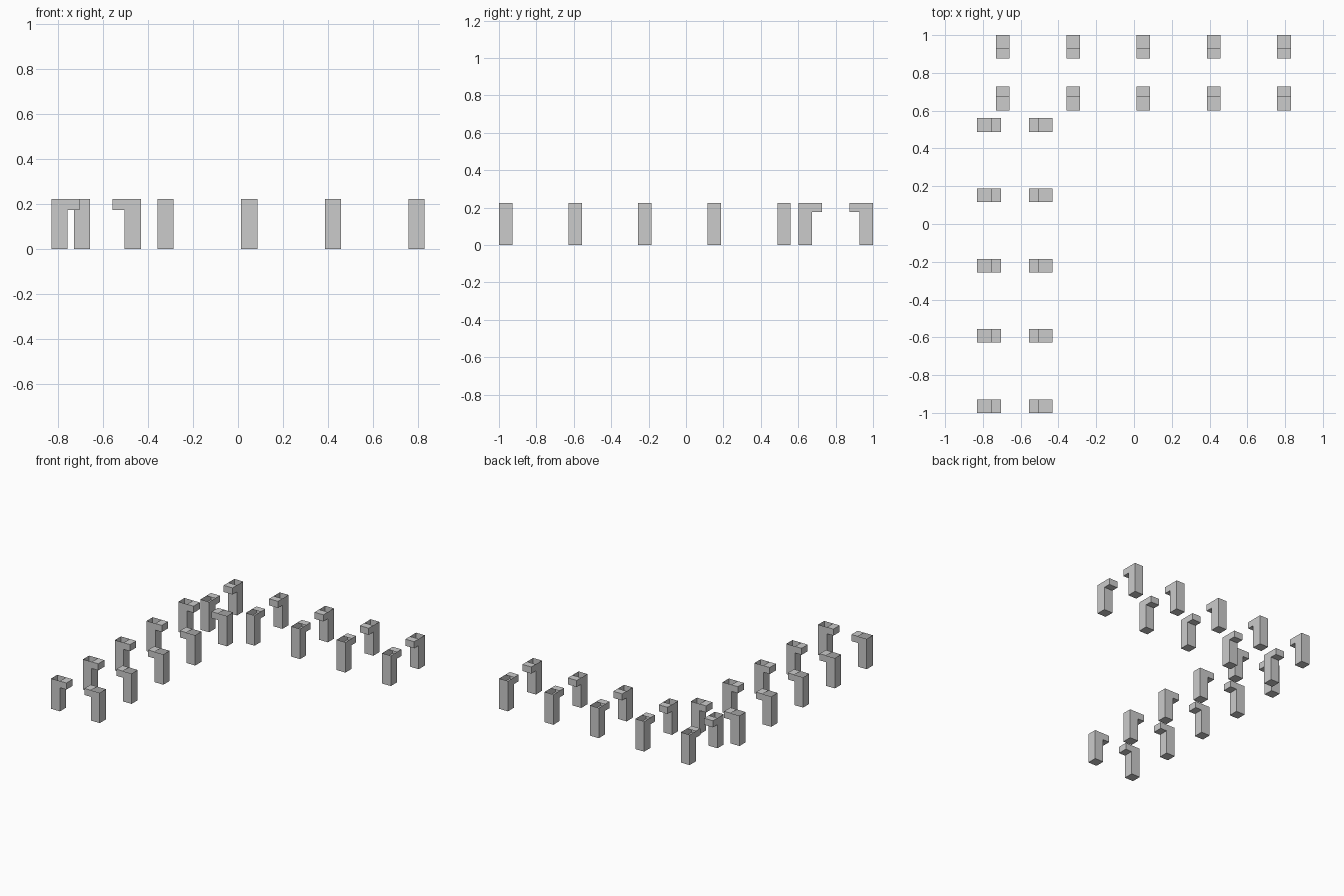
import bpy, bmesh
from mathutils import Vector

if "Cube" in bpy.data.objects:
    bpy.data.objects.remove(bpy.data.objects["Cube"])

W, REACH, H, LIP_Z = 0.072, 0.125, 0.224, 0.175   # post width, ledge reach, height, ledge underside
STEP = 0.372


def post(name, origin, inward, along):
    """Hooked post: square shaft open at the top, ledge pointing along 'inward'."""
    o, u, v = Vector(origin), Vector(inward), Vector(along)
    profile = [(0, 0), (W, 0), (W, LIP_Z), (REACH, LIP_Z), (REACH, H), (W, H), (0, H)]
    bm = bmesh.new()
    sides = [[bm.verts.new(o + u * a + v * s + Vector((0, 0, z))) for a, z in profile]
             for s in (-W / 2, W / 2)]
    n = len(profile)
    bm.faces.new(sides[0])
    bm.faces.new(sides[1][::-1])
    for i in range(n):
        if i == 5:          # shaft top stays open
            continue
        j = (i + 1) % n
        bm.faces.new((sides[0][j], sides[0][i], sides[1][i], sides[1][j]))
    bmesh.ops.recalc_face_normals(bm, faces=bm.faces[:])
    mesh = bpy.data.meshes.new(name)
    bm.to_mesh(mesh)
    bm.free()
    bpy.context.collection.objects.link(bpy.data.objects.new(name, mesh))


for k in range(5):
    # Side wing: two facing rows running along y
    y = -0.964 + STEP * k
    post(f"side_outer_post_{k + 1}", (-0.83, y, 0), (1, 0, 0), (0, 1, 0))
    post(f"side_inner_post_{k + 1}", (-0.432, y, 0), (-1, 0, 0), (0, 1, 0))
    # Back wing: two facing rows running along x
    x = -0.694 + STEP * k
    post(f"back_outer_post_{k + 1}", (x, 1.0, 0), (0, -1, 0), (1, 0, 0))
    post(f"back_inner_post_{k + 1}", (x, 0.602, 0), (0, 1, 0), (1, 0, 0))
